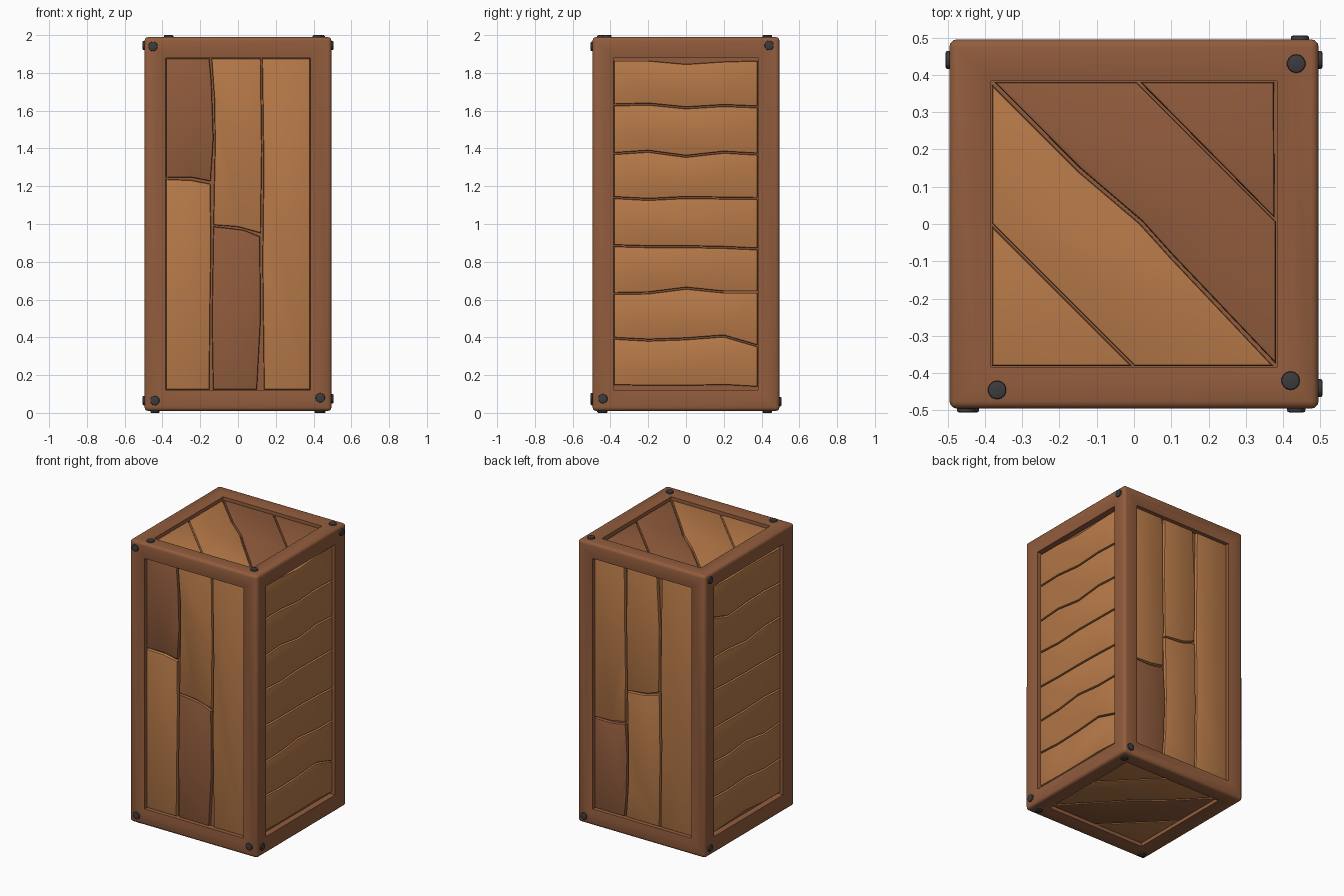
import bpy, bmesh
from mathutils import Matrix, Vector

if "Cube" in bpy.data.objects:
    bpy.data.objects.remove(bpy.data.objects["Cube"])

HX, HZ, RIM = 0.495, 0.99, 0.112      # half width, half height, frame bar width
H = 0.381                             # half width of a panel opening


def material(name, rgb):
    m = bpy.data.materials.new(name)
    m.diffuse_color = (*rgb, 1)
    m.use_nodes = True
    m.node_tree.nodes["Principled BSDF"].inputs["Base Color"].default_value = m.diffuse_color
    return m


LIGHT = material("light wood", (0.479, 0.195, 0.066))
DARK = material("dark wood", (0.287, 0.108, 0.047))
IRON = material("dark iron", (0.045, 0.045, 0.048))


def finish(bm, name, mat, angle=0.6):
    bmesh.ops.recalc_face_normals(bm, faces=bm.faces[:])
    me = bpy.data.meshes.new(name)
    bm.to_mesh(me)
    bm.free()
    me.materials.append(mat)
    ob = bpy.data.objects.new(name, me)
    bpy.context.collection.objects.link(ob)
    bpy.ops.object.select_all(action='DESELECT')
    ob.select_set(True)
    bpy.context.view_layer.objects.active = ob
    bpy.ops.object.shade_smooth_by_angle(angle=angle)


def side(u, v, origin):
    """Matrix from panel space (across, up, outward) to the crate."""
    u, v = Vector(u), Vector(v)
    m = Matrix((u, v, u.cross(v))).transposed().to_4x4()
    m.translation = origin
    return m


# upright sides use real height as their second coordinate
Z = (0, 0, 1)
SIDES = {
    "front": side((1, 0, 0), Z, (0, -HX, 0)),
    "right": side((0, 1, 0), Z, (HX, 0, 0)),
    "back": side((-1, 0, 0), Z, (0, HX, 0)),
    "left": side((0, -1, 0), Z, (-HX, 0, 0)),
    "top": side((1, 0, 0), (0, 1, 0), (0, 0, 1.99)),
    "bottom": side((1, 0, 0), (0, -1, 0), (0, 0, 0.01)),
}


def plank(where, points, mat):
    """Extruded board with a rounded upper rim."""
    bm = bmesh.new()
    face = bm.faces.new([bm.verts.new((x, y, -0.06)) for x, y in points])
    ext = bmesh.ops.extrude_face_region(bm, geom=[face])["geom"]
    top = [g for g in ext if isinstance(g, bmesh.types.BMVert)]
    for vert in top:
        vert.co.z = -0.027
    bmesh.ops.recalc_face_normals(bm, faces=bm.faces[:])
    rim = [e for e in bm.edges if all(v.co.z > -0.03 for v in e.verts)]
    bmesh.ops.bevel(bm, geom=rim, offset=0.008, segments=2, profile=0.5,
                    affect='EDGES')
    bm.transform(SIDES[where])
    finish(bm, where + "_plank", mat)


def nail(where, x, y):
    """Short iron head with a chamfered rim."""
    bm = bmesh.new()
    bmesh.ops.create_cone(bm, cap_ends=True, segments=14, radius1=0.025,
                          radius2=0.025, depth=0.022)
    rim = [e for e in bm.edges if all(v.co.z > 0 for v in e.verts)]
    bmesh.ops.bevel(bm, geom=rim, offset=0.005, segments=2, profile=0.5,
                    affect='EDGES')
    bm.transform(SIDES[where] @ Matrix.Translation((x, y, -0.001)))
    finish(bm, where + "_nail", IRON)


# frame: crowned mitred bars around six sunken panels
bm = bmesh.new()
bmesh.ops.create_cube(bm, size=2)
bmesh.ops.scale(bm, vec=(HX, HX, HZ), verts=bm.verts[:])
bmesh.ops.translate(bm, vec=(0, 0, 1), verts=bm.verts[:])
outer = bm.edges[:]
panels = bm.faces[:]
for width, depth in ((0.07, 0), (RIM - 0.071, -0.009), (0.001, -0.041)):
    bmesh.ops.inset_individual(bm, faces=panels, thickness=width, depth=depth,
                               use_even_offset=True)


def on_corner_edge(e):
    limits = [(HX, 0), (HX, 0), (HZ, 1)]
    hits = sum(all(abs(abs(v.co[i] - c) - h) < 1e-4 for v in e.verts)
               for i, (h, c) in enumerate(limits))
    return hits >= 2


bmesh.ops.bevel(bm, geom=[e for e in bm.edges if on_corner_edge(e)],
                offset=0.02, segments=3, profile=0.5, affect='EDGES')
finish(bm, "frame", DARK)

# upright boards on the front, flipped upside down for the back
upright = [
    ([(-H, 1.245), (-.25, 1.247), (-.145, 1.227), (-.13, 1.45), (-.14, 1.75),
      (-.152, 1.876), (-H, 1.876)], DARK, DARK),
    ([(-H, .124), (-.152, .124), (-.147, .6), (-.142, .9), (-.147, 1.212),
      (-.25, 1.232), (-H, 1.237)], LIGHT, LIGHT),
    ([(-.13, .995), (0, .985), (.12, .952), (.126, 1.4), (.12, 1.876),
      (-.14, 1.876), (-.124, 1.65), (-.122, 1.4)], LIGHT, LIGHT),
    ([(-.132, .124), (.1, .124), (.12, .5), (.116, .933), (.03, .968),
      (-.13, .987), (-.138, .5)], DARK, LIGHT),
    ([(.138, .124), (H, .124), (H, 1.876), (.128, 1.876), (.136, 1.3),
      (.13, .8)], LIGHT, LIGHT),
]
for pts, front_mat, back_mat in upright:
    plank("front", pts, front_mat)
    plank("back", [(x, 2 - y) for x, y in reversed(pts)], back_mat)

# level boards between wavy seams on the right and left
across = (-H, -.2, 0, .2, H - .003)
seams = [
    (.145, .14, .14, .145, .135), (.395, .385, .392, .407, .355),
    (.632, .635, .66, .64, .64), (.885, .88, .88, .876, .868),
    (1.14, 1.13, 1.14, 1.137, 1.135), (1.373, 1.385, 1.358, 1.38, 1.37),
    (1.63, 1.635, 1.615, 1.627, 1.62), (1.868, 1.868, 1.85, 1.863, 1.868),
]
for low, high in zip(seams, seams[1:]):
    pts = [(x, y + .004) for x, y in zip(across, low)]
    pts += [(x, y - .004) for x, y in reversed(list(zip(across, high)))]
    plank("right", pts, LIGHT)
    plank("left", [(-x, 2 - y) for x, y in pts], LIGHT)

# diagonal boards on the lid and the base
diagonal = [
    ([(-H, -H), (-.006, -H), (-H, -.006)], LIGHT, LIGHT),
    ([(.002, -H), (H - .008, -H), (.1, -.092), (.015, .002), (-.15, .142),
      (-H, H - .008), (-H, .002)], LIGHT, DARK),
    ([(H, -H + .006), (H, .006), (.006, H), (-H + .006, H), (-.144, .149),
      (.021, .008), (.106, -.086)], DARK, LIGHT),
    ([(H - .004, .016), (H - .006, H), (.016, H)], DARK, LIGHT),
]
for pts, top_mat, base_mat in diagonal:
    plank("top", pts, top_mat)
    plank("bottom", [(x, -y) for x, y in reversed(pts)], base_mat)

# nail heads in the frame corners
nails = {
    "front": [(-.45, 1.94), (-.44, .065), (.435, .08)],
    "right": [(-.44, .075), (.44, 1.945)],
    "back": [(-.445, .06)],
    "left": [(-.44, 1.945), (-.44, .065)],
    "top": [(.435, .43), (-.367, -.445), (.42, -.42)],
    "bottom": [(.44, -.43), (-.44, .445), (.43, .44)],
}
for where, spots in nails.items():
    for x, y in spots:
        nail(where, x, y)
